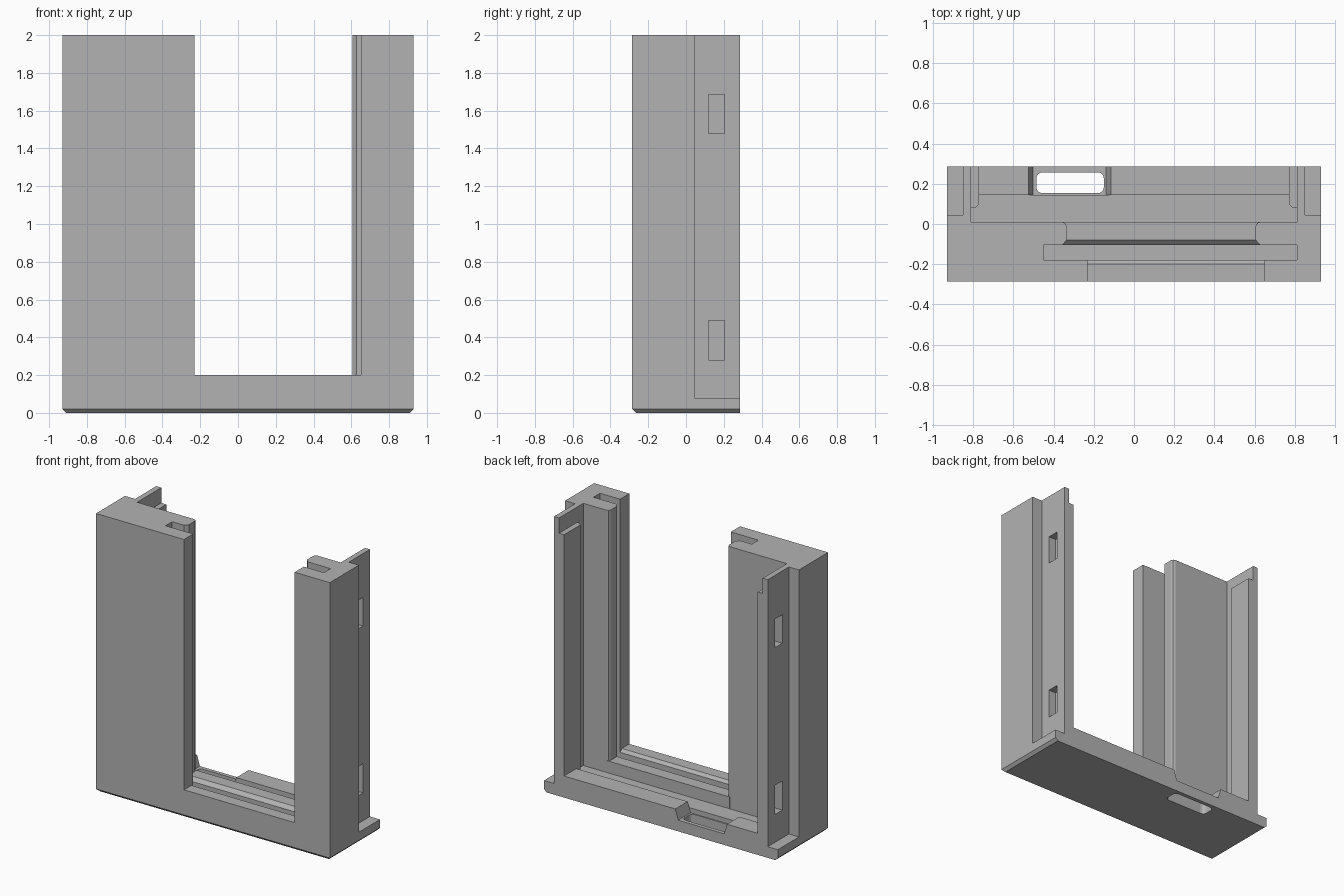
import bpy, bmesh
from mathutils import Vector

cube = bpy.data.objects.get("Cube")
if cube:
    bpy.data.objects.remove(cube, do_unlink=True)

grey = bpy.data.materials.new("plain_grey")
grey.use_nodes = True
GREY = (0.45, 0.45, 0.45, 1)
grey.diffuse_color = GREY
grey.node_tree.nodes["Principled BSDF"].inputs["Base Color"].default_value = GREY


def finish(name, bm):
    bmesh.ops.recalc_face_normals(bm, faces=bm.faces)
    mesh = bpy.data.meshes.new(name)
    bm.to_mesh(mesh)
    bm.free()
    mesh.materials.append(grey)
    obj = bpy.data.objects.new(name, mesh)
    bpy.context.collection.objects.link(obj)
    return obj


def prism(name, profile, start, end, axis="z"):
    """Extrude a 2D profile: (x, y) along z, or (y, z) along x."""
    place = {"z": lambda a, b, t: (a, b, t), "x": lambda a, b, t: (t, a, b)}[axis]
    bm = bmesh.new()
    face = bm.faces.new([bm.verts.new(place(a, b, start)) for a, b in profile])
    moved = bmesh.ops.extrude_face_region(bm, geom=[face])["geom"]
    shift = Vector(place(0, 0, end - start))
    bmesh.ops.translate(bm, vec=shift, verts=[v for v in moved if isinstance(v, bmesh.types.BMVert)])
    return finish(name, bm)


def box(name, x, y, z, bevel=None, size=0.02, segments=1):
    """Box from ranges; bevel is a rule choosing the edges to round or chamfer."""
    bm = bmesh.new()
    bmesh.ops.create_cube(bm, size=1)
    for v in bm.verts:
        v.co = [r[0] if c < 0 else r[1] for c, r in zip(v.co, (x, y, z))]
    if bevel:
        bmesh.ops.bevel(bm, geom=[e for e in bm.edges if bevel(e)], offset=size,
                        segments=segments, profile=0.5, affect="EDGES")
    return finish(name, bm)


def cut(obj, cutter):
    mod = obj.modifiers.new("cut", "BOOLEAN")
    mod.operation, mod.solver, mod.object = "DIFFERENCE", "EXACT", cutter
    bpy.context.view_layer.update()
    result = bpy.data.meshes.new_from_object(obj.evaluated_get(bpy.context.evaluated_depsgraph_get()))
    obj.modifiers.clear()
    obj.data = result
    bpy.data.objects.remove(cutter, do_unlink=True)


W, D, BASE = 0.93, 0.285, 0.08


# Base plate, chamfered underneath on the front and both sides
def lower_rim(e):
    mid = (e.verts[0].co + e.verts[1].co) / 2
    return mid.z < 0.001 and mid.y < D - 0.01


def upright(e):
    return abs(e.verts[0].co.z - e.verts[1].co.z) > 0.01


base = box("base_plate", (-W, W), (-D, D), (0, BASE), lower_rim)
cut(base, box("slot_cutter", (-0.485, -0.15), (0.153, 0.257), (-0.1, 0.2), upright, 0.03, 5))

# Uprights: front lip, panel groove, rounded back lip, rear flange
for name, s, front, groove, back in (("wide_upright", -1, -0.23, -0.45, -0.335),
                                     ("narrow_upright", 1, 0.65, 0.81, 0.605)):
    step = back + s * 0.022
    profile = [(s * W, -D), (front, -D), (front, -0.18), (groove, -0.18),
               (groove, -0.105), (step, -0.105), (back, -0.08), (back, -0.012),
               (back + s * 0.007, 0.004), (step, 0.01), (s * 0.81, 0.01),
               (s * 0.81, D), (s * 0.85, D), (s * 0.85, 0.045), (s * W, 0.045)]
    column = prism(name, profile, BASE, 2)
    # Thick pad inside the flange, ending below the top
    pad_shape = [(s * 0.81, 0.08), (s * 0.79, 0.08), (s * 0.77, 0.1), (s * 0.77, D), (s * 0.81, D)]
    pad = prism(name + "_flange_pad", pad_shape, BASE, 1.89)
    # Latch recesses in the outer face
    for low, high in ((0.28, 0.49), (1.48, 1.685)):
        for part in (column, pad):
            cut(part, box("latch_cutter", sorted((s * 0.79, s * 0.9)), (0.12, 0.205), (low, high)))

# Sill: front lip, groove floor and back lip
prism("front_sill", [(-D, BASE), (-D, 0.2), (-0.2, 0.2), (-0.18, 0.18), (-0.18, BASE)],
      -0.23, 0.65, "x")
box("groove_floor", (-0.45, 0.81), (-0.18, -0.105), (BASE, 0.1))
prism("back_sill", [(-0.105, BASE), (-0.105, 0.175), (-0.08, 0.2), (0.01, 0.2), (0.01, BASE)],
      -0.355, 0.627, "x")

# Rear floor and the raised rail with a sloped gap around the slot
box("rear_floor", (-0.81, 0.81), (0.01, 0.145), (BASE, 0.115))
for name, outer, top, bottom in (("long_rail", 0.81, -0.115, -0.138), ("short_rail", -0.81, -0.525, -0.503)):
    bm = bmesh.new()
    corners = [(outer, BASE), (outer, 0.155), (top, 0.155), (bottom, BASE)]
    rows = [[bm.verts.new((x, y, z)) for x, z in corners] for y in (0.145, D)]
    for row in rows:
        bm.faces.new(row)
    for i in range(4):
        j = (i + 1) % 4
        bm.faces.new((rows[0][i], rows[0][j], rows[1][j], rows[1][i]))
    finish(name, bm)
